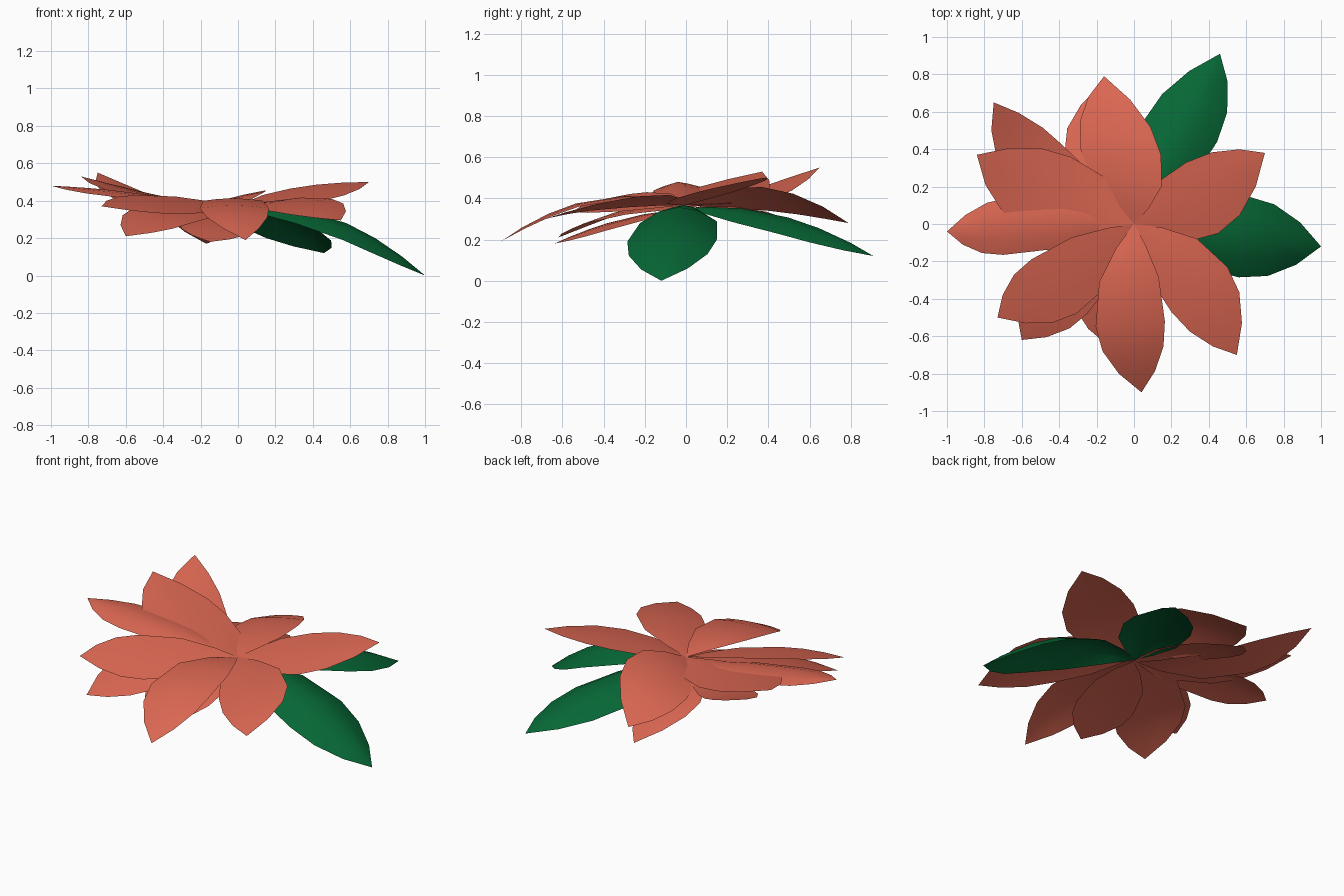
import bpy, bmesh
from mathutils import Vector

if "Cube" in bpy.data.objects:
    bpy.data.objects.remove(bpy.data.objects["Cube"])


def material(name, colour):
    m = bpy.data.materials.new(name)
    m.diffuse_color = (*colour, 1)
    m.use_nodes = True
    m.node_tree.nodes["Principled BSDF"].inputs["Base Color"].default_value = m.diffuse_color
    return m


CORAL = material("coral", (0.71, 0.135, 0.085))
GREEN = material("leaf green", (0.002, 0.135, 0.036))
# blade outline: (position along the blade, share of the half width)
OUTLINE = [(0, 0), (.1, .42), (.25, .86), (.45, 1), (.65, .88), (.84, .52), (1, 0)]
WIDEST = .45
ACROSS = (-1, -.5, 0, .5, 1)


def blade(name, mat, base_z, tip, left, right, crown):
    """Pointed curved sheet from the flower centre through its widest point to the tip."""
    base = Vector((0, 0, base_z))
    tip, left, right = Vector(tip), Vector(left), Vector(right)
    mid = (left + right) / 2 + Vector((0, 0, crown))
    half = (right - left) / 2
    m = min(max(mid.xy.length / tip.xy.length, .42), .7)
    bm = bmesh.new()
    rows = []
    for t, w in OUTLINE:
        t = t * m / WIDEST if t <= WIDEST else 1 - (1 - t) * (1 - m) / (1 - WIDEST)
        # parabola through base, widest point and tip
        spine = (base * ((t - m) * (t - 1) / m) + mid * (t * (t - 1) / (m * (m - 1)))
                 + tip * (t * (t - m) / (1 - m)))
        rows.append([bm.verts.new(spine + half * (u * w) - Vector((0, 0, crown * w * u * u)))
                     for u in ACROSS])
    for a, b in zip(rows, rows[1:]):
        for i in range(len(ACROSS) - 1):
            bm.faces.new((a[i], a[i + 1], b[i + 1], b[i]))
    bmesh.ops.remove_doubles(bm, verts=bm.verts, dist=.0005)
    for f in bm.faces:
        f.smooth = True
        f.normal_update()
        if f.normal.z < 0:
            f.normal_flip()
    me = bpy.data.meshes.new(name)
    bm.to_mesh(me)
    bm.free()
    me.materials.append(mat)
    bpy.context.collection.objects.link(bpy.data.objects.new(name, me))


# upper ring of petals: tip, widest left, widest right, crown height
UPPER = [
    ((.70, .38, .50), (.28, .33, .465), (.45, -.05, .40), .01),
    ((.55, -.70, .295), (.50, -.23, .41), (.20, -.47, .34), .01),
    ((.04, -.90, .19), (.165, -.52, .36), (-.205, -.55, .36), .015),
    ((-.73, -.50, .37), (-.31, -.48, .33), (-.55, -.19, .43), .005),
    ((-.84, .37, .53), (-.58, -.02, .425), (-.34, .36, .41), .01),
    ((-.16, .79, .28), (-.285, .40, .34), (.145, .37, .455), .01),
]
# lower ring of petals
LOWER = [
    ((-.60, -.62, .21), (-.25, -.48, .28), (-.56, -.22, .36), .01),
    ((-1.0, -.04, .48), (-.70, -.165, .425), (-.67, .14, .43), .03),
    ((-.75, .65, .55), (-.66, .24, .41), (-.38, .42, .395), .01),
    ((-.17, .75, .17), (-.37, .39, .335), (0, .42, .27), .015),
    ((-.15, -.64, .18), (.08, -.40, .24), (-.31, -.38, .28), .01),
]
# green leaves drooping below, arched across
LEAVES = [
    ((1.0, -.12, 0), (.60, .15, .20), (.56, -.285, .19), .085),
    ((.46, .91, .12), (.05, .55, .245), (.445, .44, .23), .07),
]
for label, mat, base_z, group in (("upper_petal", CORAL, .368, UPPER),
                                  ("lower_petal", CORAL, .345, LOWER),
                                  ("leaf", GREEN, .352, LEAVES)):
    for i, shape in enumerate(group):
        blade(f"{label}_{i + 1}", mat, base_z, *shape)
